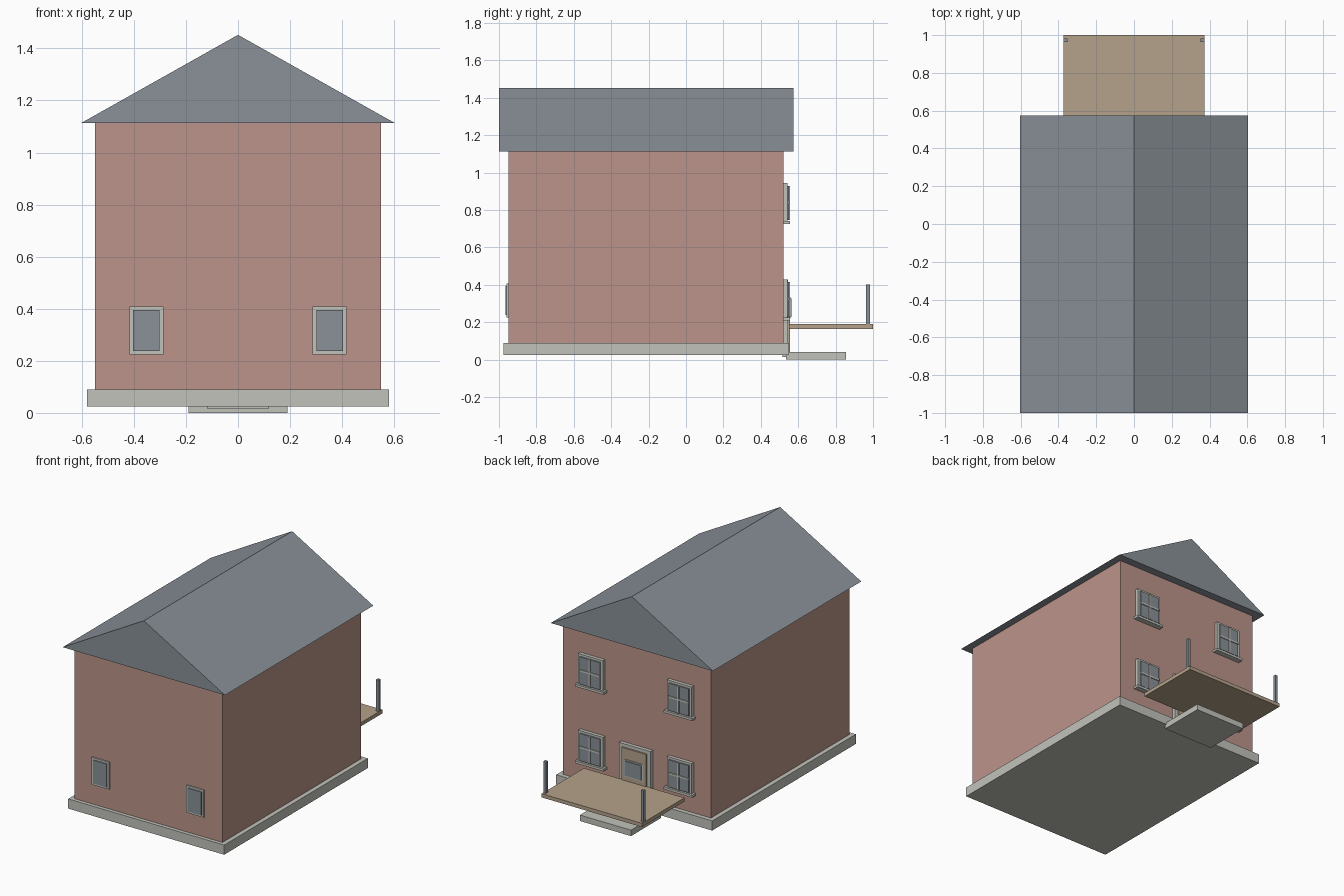
import bpy

if "Cube" in bpy.data.objects:
    bpy.data.objects.remove(bpy.data.objects["Cube"])


def material(name, rgb):
    m = bpy.data.materials.new(name)
    m.diffuse_color = (*rgb, 1)
    m.use_nodes = True
    m.node_tree.nodes["Principled BSDF"].inputs["Base Color"].default_value = m.diffuse_color
    return m


brick = material("brick", (0.50, 0.295, 0.253))
slate = material("slate", (0.253, 0.283, 0.314))
stone = material("pale_stone", (0.54, 0.545, 0.50))
wood = material("tan_wood", (0.456, 0.361, 0.254))


def mesh(name, verts, faces, mat):
    me = bpy.data.meshes.new(name)
    me.from_pydata(verts, [], faces)
    me.materials.append(mat)
    ob = bpy.data.objects.new(name, me)
    bpy.context.collection.objects.link(ob)
    return ob


def box(name, x, y, z, mat):
    """Box from (min, max) ranges on each axis."""
    verts = [(a, b, c) for a in x for b in y for c in z]
    faces = [(0, 1, 3, 2), (4, 6, 7, 5), (0, 4, 5, 1),
             (2, 3, 7, 6), (0, 2, 6, 4), (1, 5, 7, 3)]
    return mesh(name, verts, faces, mat)


def around(c, half):
    return (c - half, c + half)


# Main building: plinth, walls and gabled roof
box("plinth", (-0.58, 0.58), (-0.975, 0.55), (0.025, 0.09), stone)
box("walls", (-0.55, 0.55), (-0.95, 0.52), (0.03, 1.115), brick)
roof = [(x, y, z) for y in (-1.0, 0.575)
        for x, z in ((-0.603, 1.113), (0.603, 1.113), (0, 1.452))]
mesh("roof", roof, [(0, 1, 2), (3, 5, 4), (0, 3, 4, 1),
                    (1, 4, 5, 2), (2, 5, 3, 0)], slate)

# Small front windows
for s in (-1, 1):
    x = s * 0.352
    box("front_window_frame", around(x, 0.065), (-0.96, -0.94), (0.225, 0.408), stone)
    box("front_window_glass", around(x, 0.051), (-0.966, -0.95), (0.238, 0.395), slate)

# Back windows with sill and crossed glazing bars
for s in (-1, 1):
    for z in (0.21, 0.725):
        x = s * 0.33
        mid = z + 0.115
        box("back_window_frame", around(x, 0.092), (0.51, 0.543), (z + 0.01, z + 0.22), stone)
        box("back_window_glass", around(x, 0.075), (0.53, 0.551), (z + 0.022, z + 0.205), slate)
        box("window_bar_upright", around(x, 0.006), (0.54, 0.557), (z + 0.022, z + 0.205), stone)
        box("window_bar_level", around(x, 0.075), (0.54, 0.557), around(mid, 0.006), stone)
        box("window_sill", around(x, 0.106), (0.51, 0.557), (z, z + 0.016), stone)

# Back door with surround and framed pane
box("door_surround", (-0.117, 0.117), (0.515, 0.545), (0.015, 0.43), stone)
box("door", (-0.092, 0.092), (0.53, 0.555), (0.04, 0.408), wood)
box("door_pane_frame", (-0.07, 0.07), (0.54, 0.559), (0.22, 0.335), stone)
box("door_pane", (-0.062, 0.062), (0.55, 0.565), (0.228, 0.327), slate)

# Back deck, its posts and the step below
box("deck", (-0.373, 0.373), (0.55, 1.0), (0.165, 0.19), wood)
for s in (-1, 1):
    box("deck_post", around(s * 0.363, 0.01), (0.963, 0.983), (0.185, 0.402), slate)
box("step", (-0.19, 0.19), (0.535, 0.855), (0.0, 0.04), stone)
